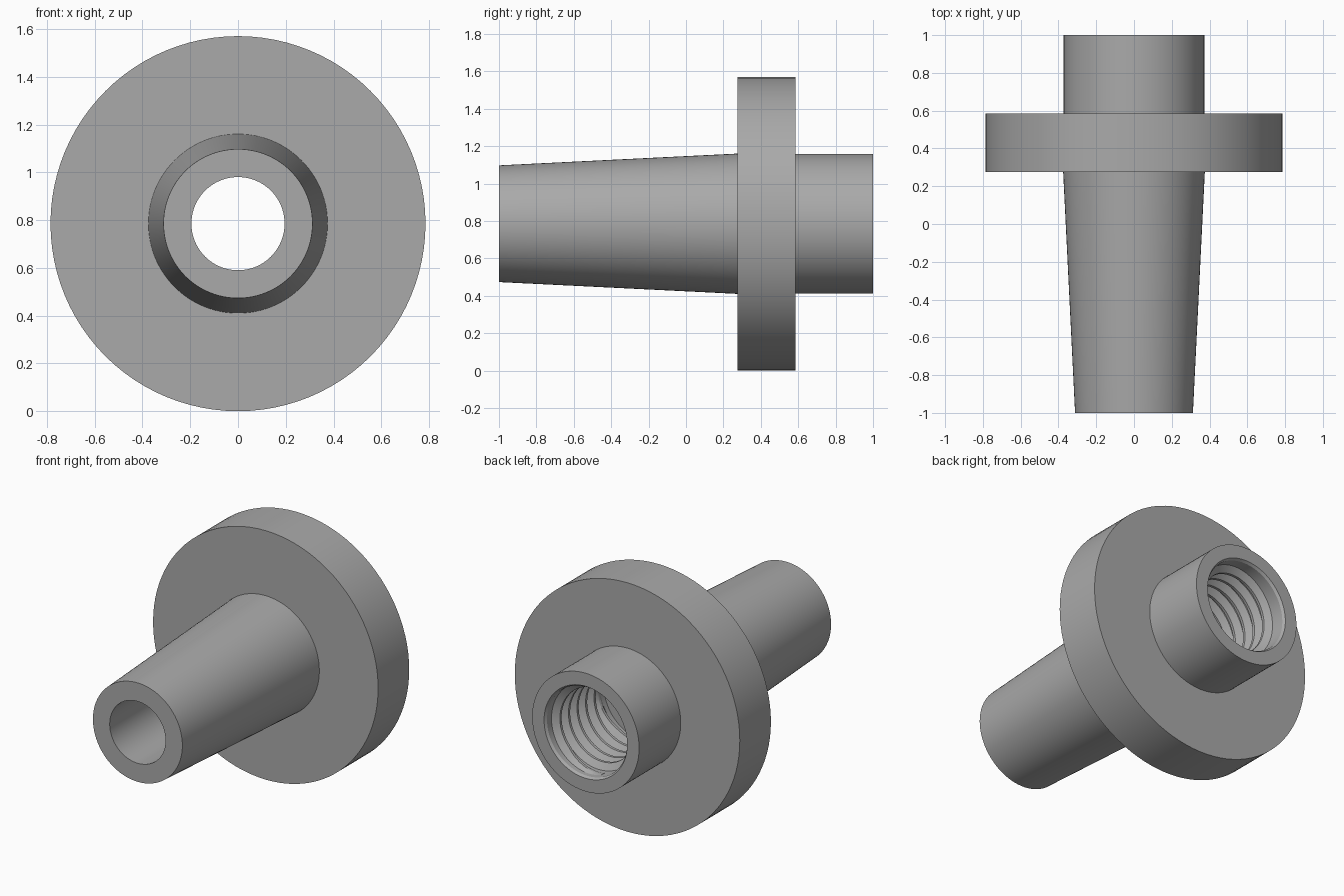
import bpy, bmesh, math

cube = bpy.data.objects.get("Cube")
if cube:
    bpy.data.objects.remove(cube, do_unlink=True)

AXIS_Z = 0.785   # height of the turning axis
SIDES = 96

grey = bpy.data.materials.new("machined grey")
grey.use_nodes = True
colour = (0.4, 0.4, 0.4, 1)
grey.diffuse_color = colour
grey.node_tree.nodes["Principled BSDF"].inputs["Base Color"].default_value = colour


def point(radius, y, angle):
    return (radius * math.cos(angle), y, AXIS_Z + radius * math.sin(angle))


def finish(bm, name):
    bmesh.ops.recalc_face_normals(bm, faces=bm.faces)
    mesh = bpy.data.meshes.new(name)
    bm.to_mesh(mesh)
    bm.free()
    mesh.materials.append(grey)
    obj = bpy.data.objects.new(name, mesh)
    bpy.context.collection.objects.link(obj)
    bpy.ops.object.select_all(action="DESELECT")
    obj.select_set(True)
    bpy.context.view_layer.objects.active = obj
    bpy.ops.object.shade_smooth_by_angle(angle=math.radians(25))
    return obj


def bridge(bm, a, b):
    for i in range(len(a)):
        j = (i + 1) % len(a)
        bm.faces.new((a[i], a[j], b[j], b[i]))


def turned(name, profile):
    """Closed (radius, y) profile spun round the axis."""
    bm = bmesh.new()
    rings = [[bm.verts.new(point(r, y, math.tau * i / SIDES)) for i in range(SIDES)]
             for r, y in profile]
    for k, ring in enumerate(rings):
        bridge(bm, ring, rings[(k + 1) % len(rings)])
    return finish(bm, name)


def helical_ridge(name, root, crest, start, end, pitch):
    """Trapezoid thread ridge wound along the bore, fading at both ends."""
    bm = bmesh.new()
    steps = int((end - start) / pitch * SIDES)
    sections = []
    for s in range(steps + 1):
        fade = min(1, s / 16, (steps - s) / 16)
        top = root - (root - crest) * max(fade, 0.05)
        y = start + pitch * s / SIDES
        angle = -math.tau * s / SIDES
        shape = ((root + 0.006, -0.46), (top, -0.1), (top, 0.1), (root + 0.006, 0.46))
        sections.append([bm.verts.new(point(r, y + o * pitch, angle)) for r, o in shape])
    for a, b in zip(sections, sections[1:]):
        bridge(bm, a, b)
    bm.faces.new(sections[0])
    bm.faces.new(sections[-1])
    return finish(bm, name)


# Tapered spout, flange and rear collar, with a through bore and wider threaded socket
turned("flanged_body", [
    (0.195, -1), (0.312, -1), (0.375, 0.275), (0.785, 0.275), (0.785, 0.585),
    (0.373, 0.585), (0.373, 1), (0.29, 1), (0.28, 0.985), (0.28, 0.42), (0.195, 0.42),
])

# Internal screw thread in the rear socket
helical_ridge("internal_thread", 0.28, 0.24, 0.48, 0.93, 0.085)
